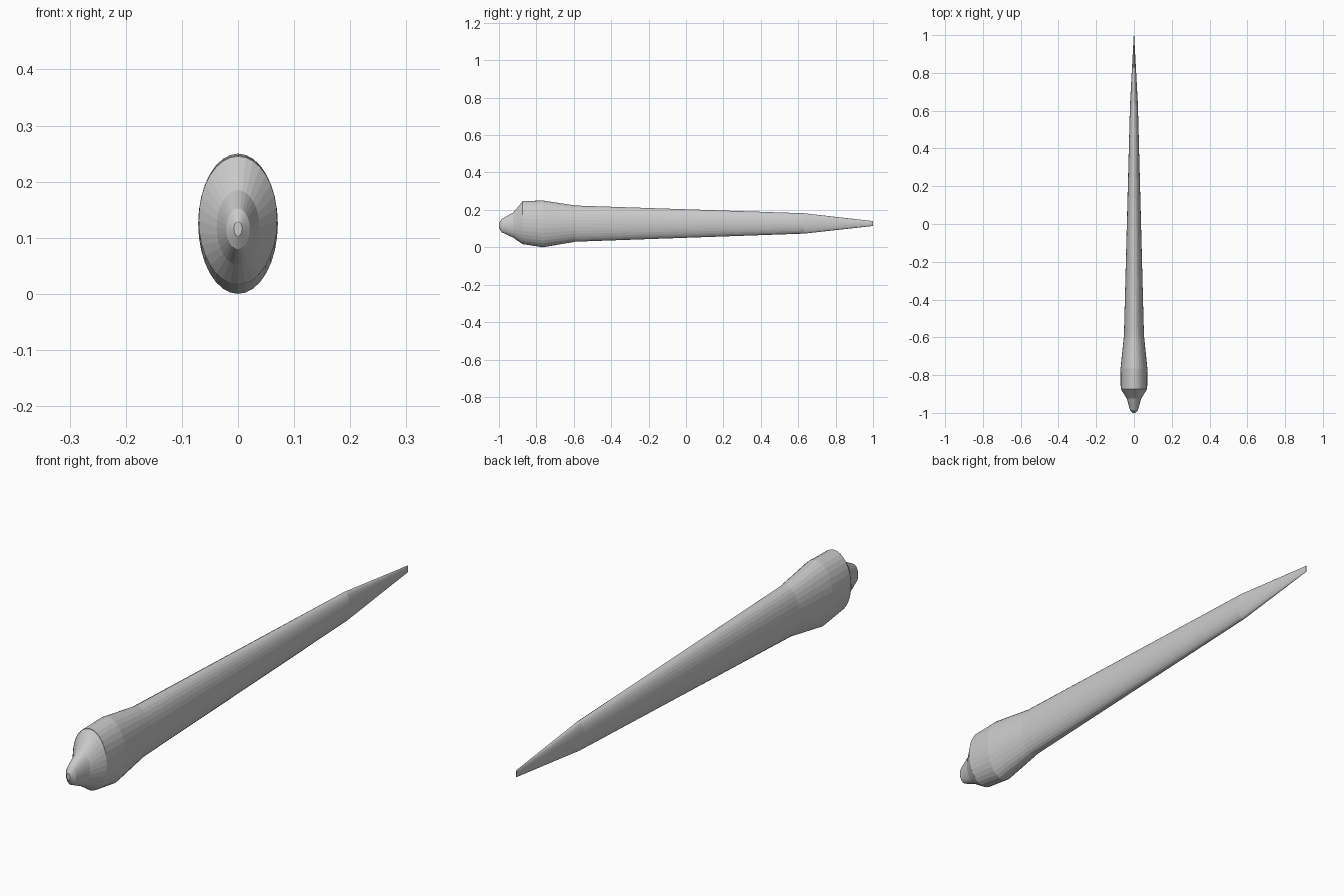
import bpy, bmesh, math

if "Cube" in bpy.data.objects:
    bpy.data.objects.remove(bpy.data.objects["Cube"])

SIDES = 32

grey = bpy.data.materials.new("light grey")
grey.diffuse_color = (0.6, 0.6, 0.6, 1)
grey.use_nodes = True
grey.node_tree.nodes["Principled BSDF"].inputs["Base Color"].default_value = grey.diffuse_color


def loft(name, stations):
    """Skin elliptical sections given as (y, bottom z, top z, half width)."""
    bm = bmesh.new()
    rings = []
    for y, low, high, half in stations:
        mid, rise = (low + high) / 2, (high - low) / 2
        angles = [2 * math.pi * i / SIDES for i in range(SIDES)]
        rings.append([bm.verts.new((half * math.cos(a), y, mid + rise * math.sin(a)))
                      for a in angles])
    for a, b in zip(rings, rings[1:]):
        for i in range(SIDES):
            j = (i + 1) % SIDES
            bm.faces.new((a[i], a[j], b[j], b[i]))
    bm.faces.new(rings[0])
    bm.faces.new(rings[-1])
    bmesh.ops.recalc_face_normals(bm, faces=bm.faces)
    mesh = bpy.data.meshes.new(name)
    bm.to_mesh(mesh)
    bm.free()
    mesh.materials.append(grey)
    obj = bpy.data.objects.new(name, mesh)
    bpy.context.collection.objects.link(obj)
    return obj


# Nose: small rounded tip flaring out to the front of the body
loft("nose", [
    (-1.0, 0.103, 0.129, 0.007),
    (-0.985, 0.08, 0.152, 0.021),
    (-0.925, 0.052, 0.185, 0.038),
    (-0.873, 0.017, 0.245, 0.07),
])

# Body: swollen front tapering to a thin upright edge at the back
loft("tapered_body", [
    (-0.873, 0.017, 0.247, 0.07),
    (-0.765, 0.0, 0.25, 0.071),
    (-0.59, 0.03, 0.223, 0.053),
    (0.63, 0.073, 0.182, 0.021),
    (1.0, 0.114, 0.14, 0.001),
])
